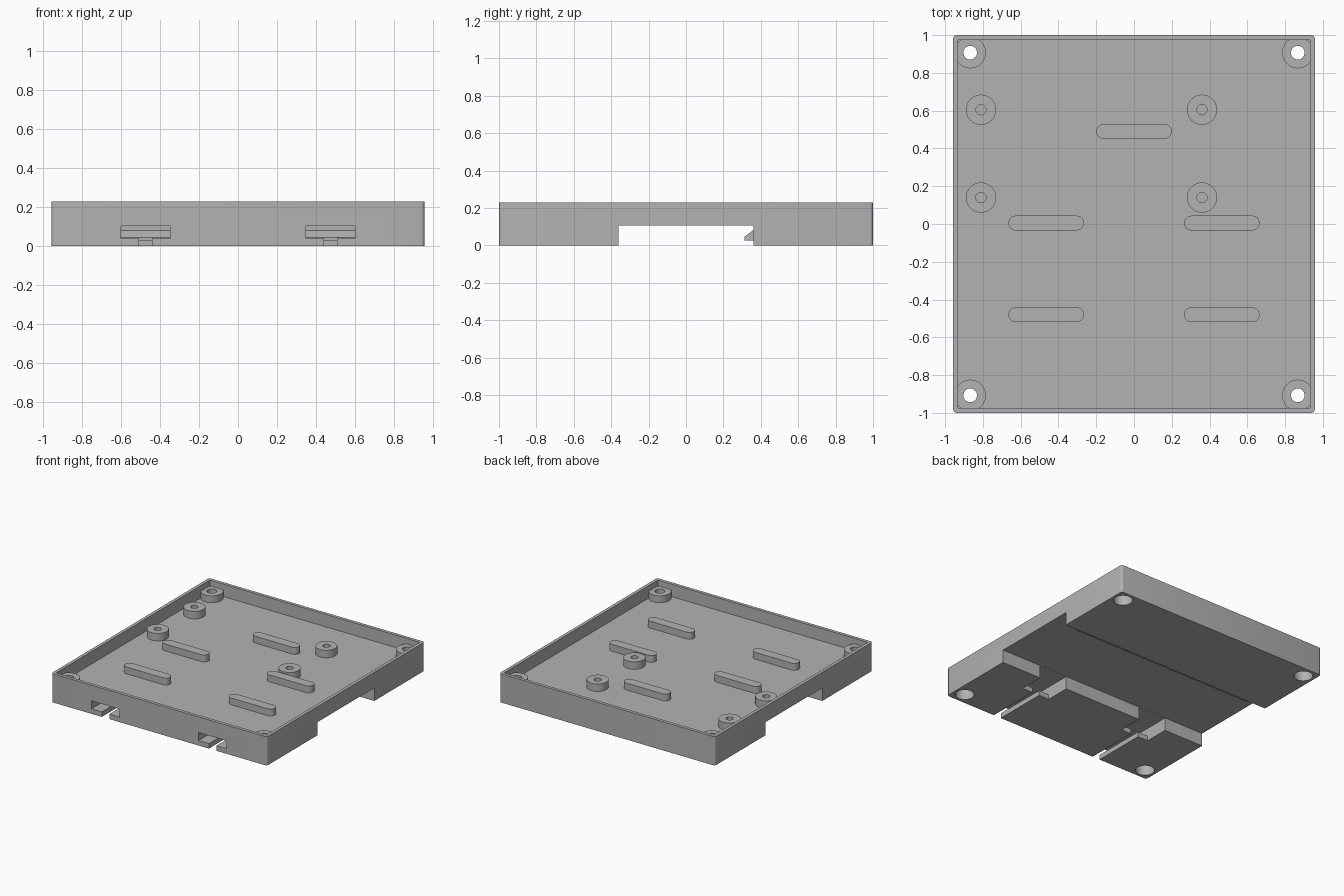
import bpy, bmesh, math
from mathutils import Matrix

cube = bpy.data.objects.get("Cube")
if cube:
    bpy.data.objects.remove(cube, do_unlink=True)

HX, HY, TOP = 0.957, 1.0, 0.23      # outer half sizes and height
WALL, FLOOR, PAD = 0.026, 0.13, 0.185
RAIL, RAIL_TOP = 0.36, 0.105

grey = bpy.data.materials.new("plain grey")
grey.use_nodes = True
grey.diffuse_color = (0.45, 0.45, 0.45, 1)
grey.node_tree.nodes["Principled BSDF"].inputs["Base Color"].default_value = (0.45, 0.45, 0.45, 1)


def prism(name, outline, z0, z1, matrix=None):
    """Extrude a plan outline from z0 to z1."""
    bm = bmesh.new()
    face = bm.faces.new([bm.verts.new((x, y, z0)) for x, y in outline])
    ext = bmesh.ops.extrude_face_region(bm, geom=[face])
    for v in ext["geom"]:
        if isinstance(v, bmesh.types.BMVert):
            v.co.z = z1
    if matrix:
        bm.transform(matrix)
    bmesh.ops.recalc_face_normals(bm, faces=bm.faces)
    mesh = bpy.data.meshes.new(name)
    bm.to_mesh(mesh)
    bm.free()
    mesh.materials.append(grey)
    obj = bpy.data.objects.new(name, mesh)
    bpy.context.collection.objects.link(obj)
    return obj


def rect(x0, x1, y0, y1):
    return [(x0, y0), (x1, y0), (x1, y1), (x0, y1)]


def rounded(cx, cy, hx, hy, r, steps=8):
    """Rectangle outline with rounded corners; a circle when hx = hy = r."""
    pts = []
    for i, (sx, sy) in enumerate([(1, 1), (-1, 1), (-1, -1), (1, -1)]):
        for k in range(steps + 1):
            a = math.pi / 2 * (i + k / steps)
            p = (cx + sx * (hx - r) + r * math.cos(a), cy + sy * (hy - r) + r * math.sin(a))
            if not pts or math.dist(p, pts[-1]) > 1e-5:
                pts.append(p)
    if math.dist(pts[0], pts[-1]) < 1e-5:
        pts.pop()
    return pts


def circle(x, y, r):
    return rounded(x, y, r, r, r)


def cut(obj, outline, z0, z1):
    """Subtract a prism and discard the cutter."""
    cutter = prism("cutter", outline, z0, z1)
    cutter.hide_render = True
    mod = obj.modifiers.new("cut", "BOOLEAN")
    mod.operation = "DIFFERENCE"
    mod.solver = "EXACT"
    mod.object = cutter
    bpy.context.view_layer.objects.active = obj
    bpy.ops.object.modifier_apply(modifier=mod.name)
    bpy.data.objects.remove(cutter, do_unlink=True)


def smooth(obj):
    bpy.ops.object.select_all(action="DESELECT")
    obj.select_set(True)
    bpy.context.view_layer.objects.active = obj
    bpy.ops.object.shade_smooth_by_angle(angle=math.radians(30))


# Tray with open top and a rail channel across the underside
tray = prism("tray", rounded(0, 0, HX, HY, 0.018, 4), 0, TOP)
cut(tray, rect(WALL - HX, HX - WALL, WALL - HY, HY - WALL), FLOOR, TOP + 0.1)
cut(tray, rect(-1.2, 1.2, -RAIL, RAIL), -0.1, RAIL_TOP)

# T-shaped slider channels from the front edge to the rail
for cx in (-0.475, 0.475):
    cut(tray, rect(cx - 0.125, cx + 0.125, -1.1, -RAIL + 0.02), 0.04, RAIL_TOP - 0.001)
    cut(tray, rect(cx - 0.033, cx + 0.033, -1.1, -RAIL + 0.02), -0.1, 0.06)
    cut(tray, rect(cx - 0.125, cx + 0.125, -0.56, -RAIL + 0.02), -0.1, 0.06)

# Corner screw bosses with through holes and wide recesses below
for x in (-0.867, 0.867):
    for y in (-0.907, 0.907):
        cut(tray, circle(x, y, 0.07), -0.1, 0.11)
        cut(tray, circle(x, y, 0.036), 0.05, 0.2)
        boss = prism("corner_boss", circle(x, y, 0.083), FLOOR, PAD)
        cut(boss, circle(x, y, 0.036), 0, 0.3)
        smooth(boss)
smooth(tray)

# Board standoffs with pilot holes
for x in (-0.81, 0.36):
    for y in (0.14, 0.605):
        post = prism("board_standoff", circle(x, y, 0.08), FLOOR, PAD + 0.005)
        cut(post, circle(x, y, 0.027), 0, 0.3)
        smooth(post)

# Round-ended support bars
for x, y in [(0, 0.49), (-0.465, 0.005), (0.465, 0.005), (-0.465, -0.48), (0.465, -0.48)]:
    smooth(prism("support_bar", rounded(x, y, 0.2, 0.039, 0.039), FLOOR, PAD))

# Fixed lip that hooks under the rail, extruded along x
along_x = Matrix(((0, 0, 1, 0), (1, 0, 0, 0), (0, 1, 0, 0), (0, 0, 0, 1)))
lip = [(RAIL + 0.005, 0.085), (0.313, 0.046), (0.313, 0.027), (RAIL + 0.005, 0.027)]
prism("rail_lip", lip, -0.82, 0.82, along_x)
